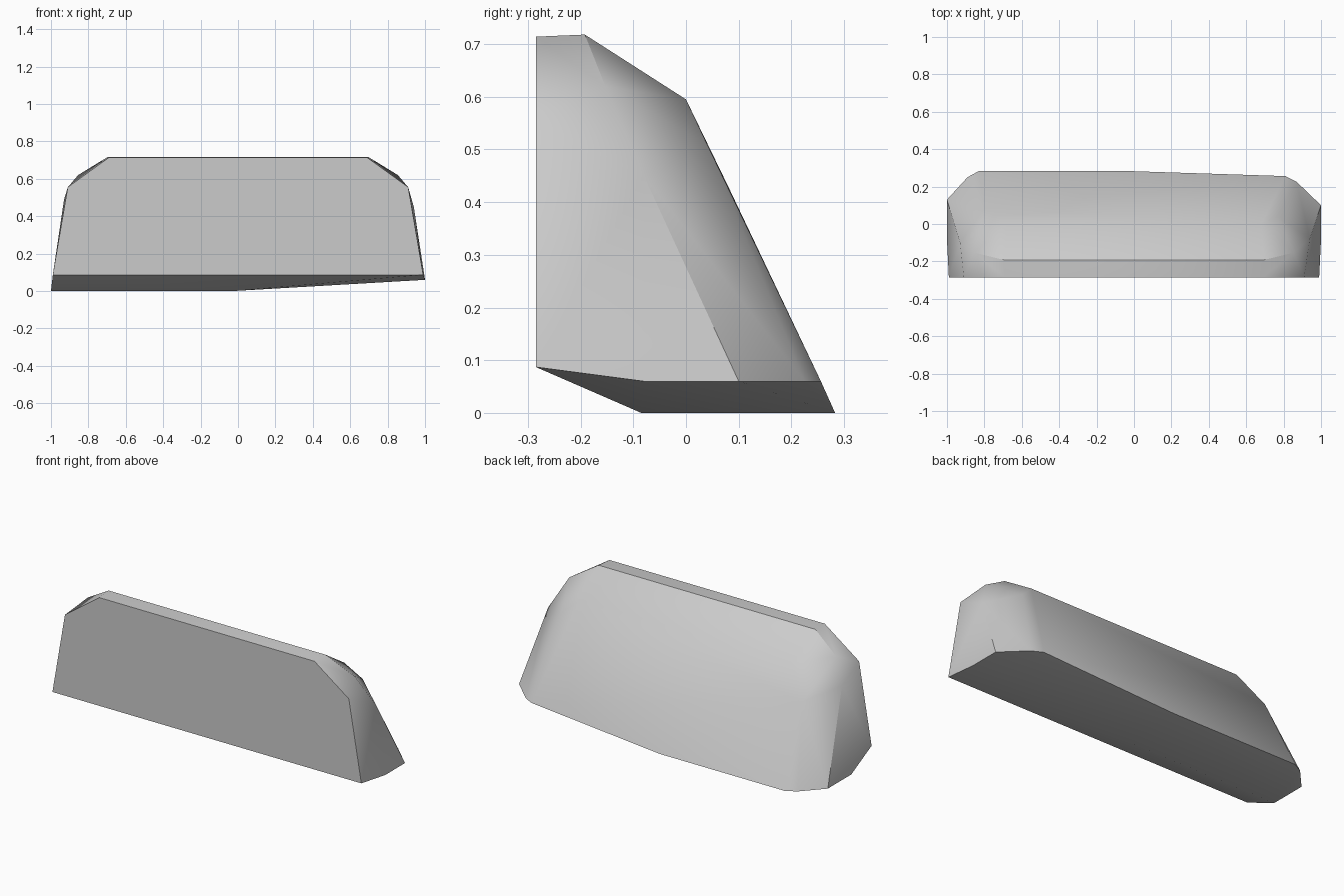
import bpy
import bmesh
import math

cube = bpy.data.objects.get("Cube")
if cube:
    bpy.data.objects.remove(cube, do_unlink=True)

grey = bpy.data.materials.new("light_grey")
grey.use_nodes = True
colour = (0.6, 0.6, 0.6, 1)
grey.diffuse_color = colour
grey.node_tree.nodes["Principled BSDF"].inputs["Base Color"].default_value = colour

FRONT = -0.285
points = []

# Flat front plate outline and upper ridge, the same at both ends
for side in (-1, 1):
    points += [(side * x, FRONT, z) for x, z in ((0.99, 0.087), (0.91, 0.555), (0.69, 0.714))]
    points += [(side * 0.695, -0.192, 0.718), (side * 0.855, -0.153, 0.62), (side * 0.68, 0, 0.595)]

# Right end: side rim, back chamfer and level underside
points += [(-0.93, -0.1, 0.49), (-0.8, 0.08, 0.43)]
points += [(x, y, 0) for x, y in ((-1, -0.085), (-1, 0.13), (-0.89, 0.25), (-0.83, 0.283))]

# Left end: side rim, back chamfer and raised underside
points += [(0.94, -0.08, 0.45), (0.77, 0.04, 0.51)]
points += [(x, y, 0.06) for x, y in ((1, -0.08), (1, 0.1), (0.87, 0.225), (0.81, 0.256))]

# Middle of the underside, where it starts to rise
points += [(-0.03, -0.085, 0), (-0.03, 0.283, 0)]

# Skin the faceted body around its corners
bm = bmesh.new()
for p in points:
    bm.verts.new(p)
hull = bmesh.ops.convex_hull(bm, input=bm.verts)
loose = [v for v in bm.verts if not v.link_faces]
bmesh.ops.delete(bm, geom=loose, context="VERTS")
bmesh.ops.dissolve_limit(bm, angle_limit=math.radians(1.5), verts=bm.verts, edges=bm.edges)
bmesh.ops.recalc_face_normals(bm, faces=bm.faces)
mesh = bpy.data.meshes.new("wedge_body")
bm.to_mesh(mesh)
bm.free()
mesh.materials.append(grey)

body = bpy.data.objects.new("wedge_body", mesh)
bpy.context.collection.objects.link(body)
bpy.ops.object.select_all(action="DESELECT")
body.select_set(True)
bpy.context.view_layer.objects.active = body
bpy.ops.object.shade_smooth_by_angle(angle=math.radians(35))
